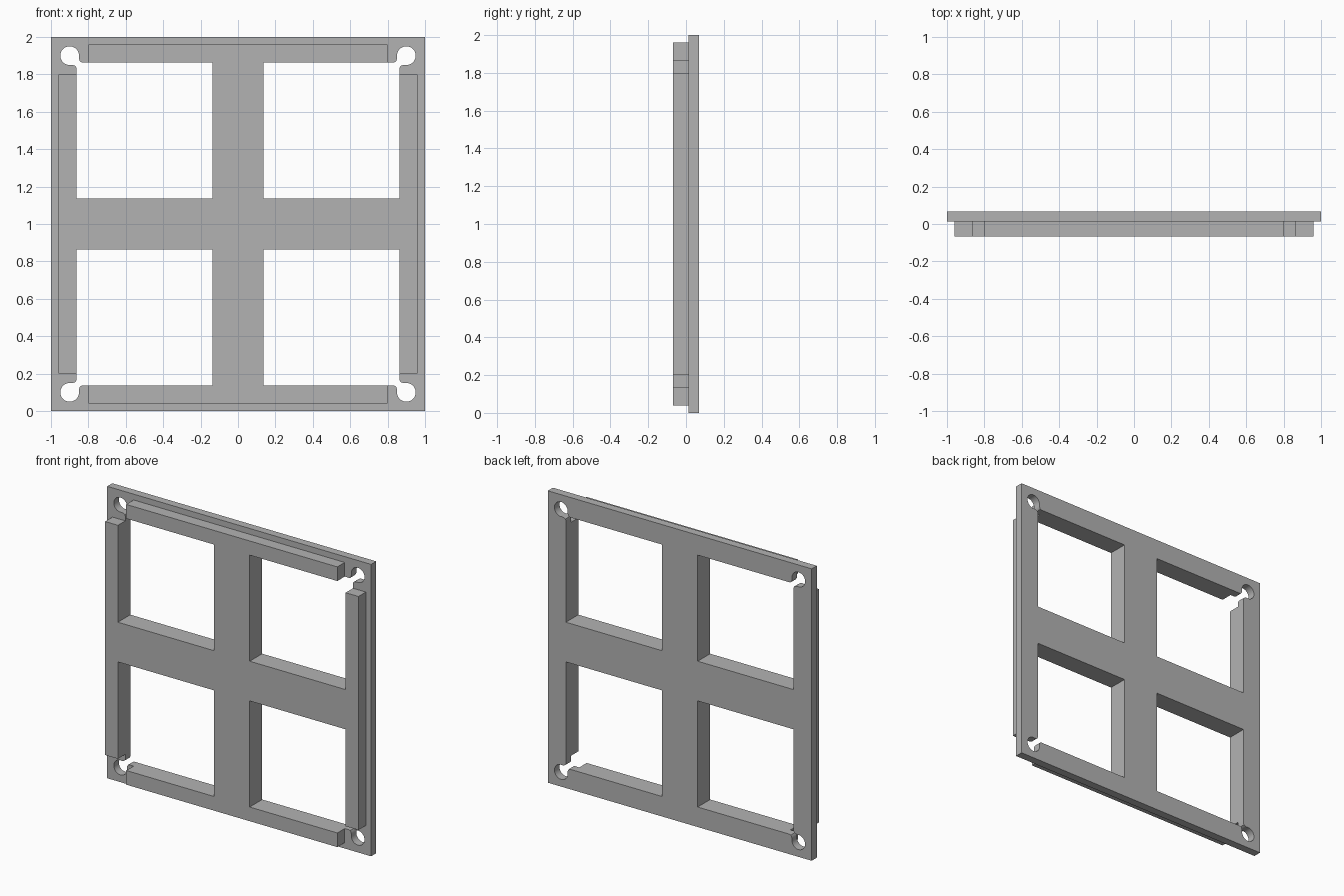
import bpy
import bmesh
from math import cos, sin, radians

cube = bpy.data.objects.get("Cube")
if cube:
    bpy.data.objects.remove(cube, do_unlink=True)

FRONT, STEP, BACK = -0.0675, 0.0125, 0.0675   # depth of the three faces
BAR, EDGE = 0.136, 0.863                      # window opening limits
RAIL, END = 0.96, 0.8                         # rail outer side and rail end
HOLE, RADIUS = 0.9, 0.05                      # corner screw hole
QUADRANTS = [(1, 1), (-1, 1), (-1, -1), (1, -1)]


def mirrored(path, sx, sz):
    """Mirror a path into a quadrant, keeping it counter-clockwise."""
    pts = [(sx * x, sz * z) for x, z in path]
    return pts if sx * sz > 0 else pts[::-1]


def ring(path):
    """Repeat a corner path around all four quadrants."""
    return [p for q in QUADRANTS for p in mirrored(path, *q)]


def loop_verts(bm, loop, y):
    return [bm.verts.new((x, y, z + 1)) for x, z in loop]


def fill(bm, loops, y):
    """Flat face bounded by the first loop, with the others as holes."""
    edges = []
    for loop in loops:
        vs = loop_verts(bm, loop, y)
        edges += [bm.edges.new((a, b)) for a, b in zip(vs, vs[1:] + vs[:1])]
    bmesh.ops.triangle_fill(bm, edges=edges, use_beauty=True, normal=(0, -1, 0))


def wall(bm, loop, y0, y1, closed=True):
    """Strip of faces joining a loop at two depths."""
    a, b = loop_verts(bm, loop, y0), loop_verts(bm, loop, y1)
    n = len(loop)
    for i in range(n if closed else n - 1):
        j = (i + 1) % n
        bm.faces.new((a[i], a[j], b[j], b[i]))


# Corner opening: rounded lips leading into the round hole
lip = [(EDGE, 0.832), (0.866, 0.842), (0.876, 0.848)]
arc = [(HOLE + RADIUS * cos(radians(t)), HOLE + RADIUS * sin(radians(t)))
       for t in range(-102, 193, 7)]
corner = [(EDGE, END)] + lip + arc + [(z, x) for x, z in reversed(lip)] + [(END, EDGE)]

# Outlines
square = ring([(1, 1)])
window = [(BAR, EDGE), (BAR, BAR), (EDGE, BAR)] + corner
raised = ring([(RAIL, END), (EDGE, END), (EDGE, BAR), (BAR, BAR),
               (BAR, EDGE), (END, EDGE), (END, RAIL)])
step_inner = ring([(RAIL, END)] + corner + [(END, RAIL)])

bm = bmesh.new()
# Back plate with four windows, and its outer rim
windows = [mirrored(window, *q) for q in QUADRANTS]
fill(bm, [square] + windows, BACK)
wall(bm, square, STEP, BACK)
for w in windows:
    wall(bm, w, STEP, BACK)
# Ledge around the raised rails
fill(bm, [square, step_inner], STEP)
# Raised rails and cross bars
fill(bm, [raised], FRONT)
wall(bm, raised, FRONT, STEP)

bmesh.ops.remove_doubles(bm, verts=bm.verts[:], dist=0.0001)
bmesh.ops.recalc_face_normals(bm, faces=bm.faces[:])
mesh = bpy.data.meshes.new("window_panel")
bm.to_mesh(mesh)
bm.free()

panel = bpy.data.objects.new("window_panel", mesh)
bpy.context.collection.objects.link(panel)

# Single plain grey
grey = bpy.data.materials.new("grey")
grey.use_nodes = True
colour = (0.45, 0.45, 0.45, 1)
grey.diffuse_color = colour
grey.node_tree.nodes["Principled BSDF"].inputs["Base Color"].default_value = colour
mesh.materials.append(grey)

bpy.ops.object.select_all(action="DESELECT")
panel.select_set(True)
bpy.context.view_layer.objects.active = panel
bpy.ops.object.shade_smooth_by_angle(angle=radians(25))
